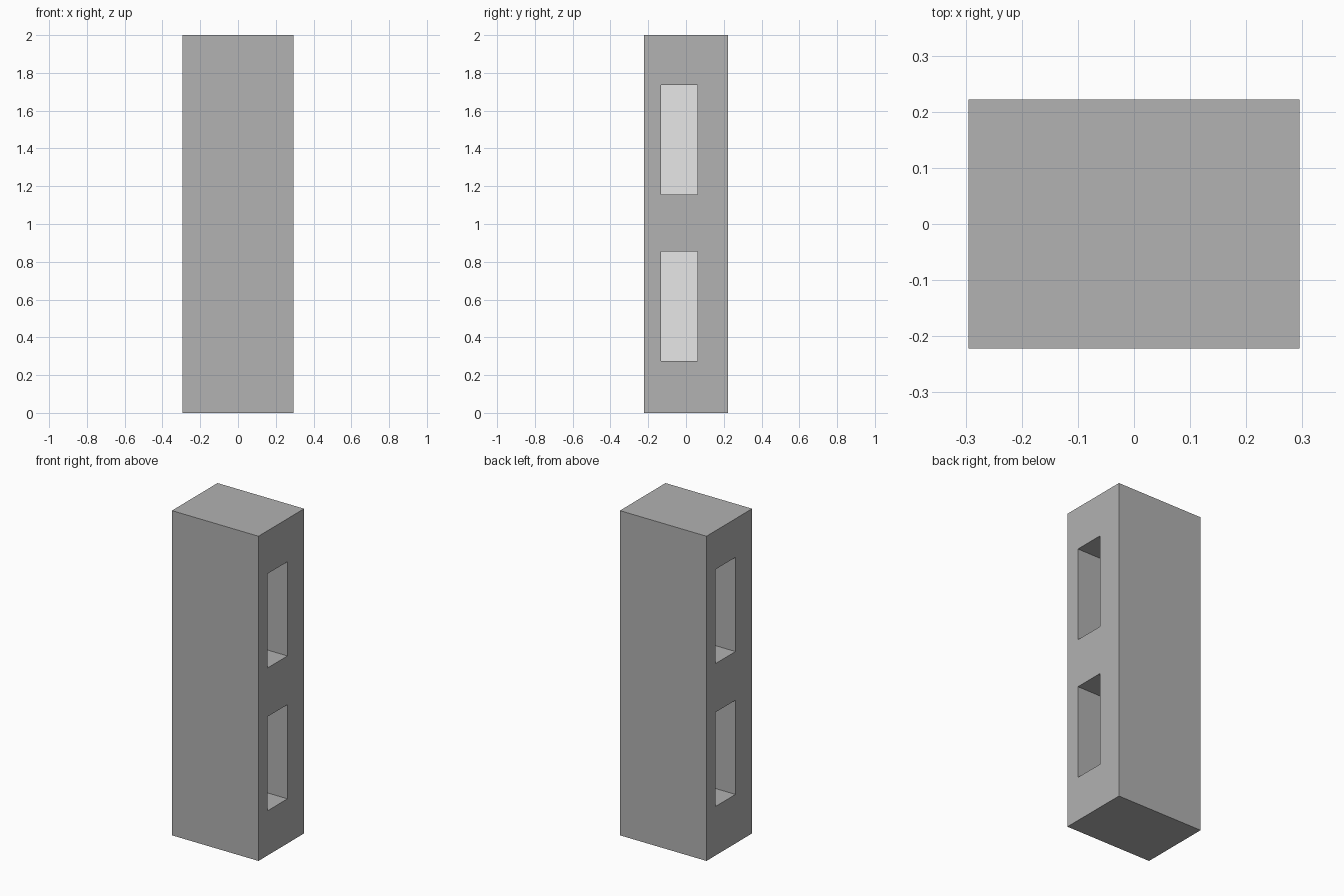
import bpy
from mathutils import Vector

cube = bpy.data.objects.get("Cube")
if cube:
    bpy.data.objects.remove(cube, do_unlink=True)


def make_material(name, value):
    mat = bpy.data.materials.new(name)
    mat.use_nodes = True
    colour = (value, value, value, 1)
    mat.diffuse_color = colour
    mat.node_tree.nodes["Principled BSDF"].inputs["Base Color"].default_value = colour
    return mat


def make_box(name, low, high, mat):
    low, high = Vector(low), Vector(high)
    bpy.ops.mesh.primitive_cube_add(size=1, location=(low + high) / 2)
    box = bpy.context.object
    box.name = name
    box.scale = high - low
    bpy.ops.object.transform_apply(location=False, rotation=False, scale=True)
    box.data.materials.append(mat)
    return box


grey = make_material("concrete grey", 0.445)
white = make_material("panel white", 1.0)

HALF_X, HALF_Y, HEIGHT = 0.295, 0.222, 2.0
DEPTH, PLATE = 0.2, 0.004

# Main upright block
pillar = make_box("pillar", (-HALF_X, -HALF_Y, 0), (HALF_X, HALF_Y, HEIGHT), grey)

# Two tall recesses on each side: side sign, y range, bottom heights
sides = {
    "left": (1, (-0.132, 0.06), (0.275, 1.155)),
    "right": (-1, (-0.06, 0.132), (0.302, 1.182)),
}
RECESS_HEIGHT = 0.58

for side, (sign, (y0, y1), bottoms) in sides.items():
    for level, z0 in zip(("lower", "upper"), bottoms):
        z1 = z0 + RECESS_HEIGHT
        inner = HALF_X - DEPTH

        # Cut the recess into the block
        xs = sorted((sign * inner, sign * (HALF_X + 0.1)))
        cutter = make_box("cutter", (xs[0], y0, z0), (xs[1], y1, z1), grey)
        cutter.hide_render = True
        cut = pillar.modifiers.new("recess", "BOOLEAN")
        cut.operation = "DIFFERENCE"
        cut.solver = "EXACT"
        cut.object = cutter
        bpy.context.view_layer.objects.active = pillar
        bpy.ops.object.modifier_apply(modifier=cut.name)
        bpy.data.objects.remove(cutter, do_unlink=True)

        # White panel at the back of the recess
        xs = sorted((sign * (inner - PLATE), sign * (inner + PLATE)))
        make_box(f"{side}_{level}_panel", (xs[0], y0, z0), (xs[1], y1, z1), white)
